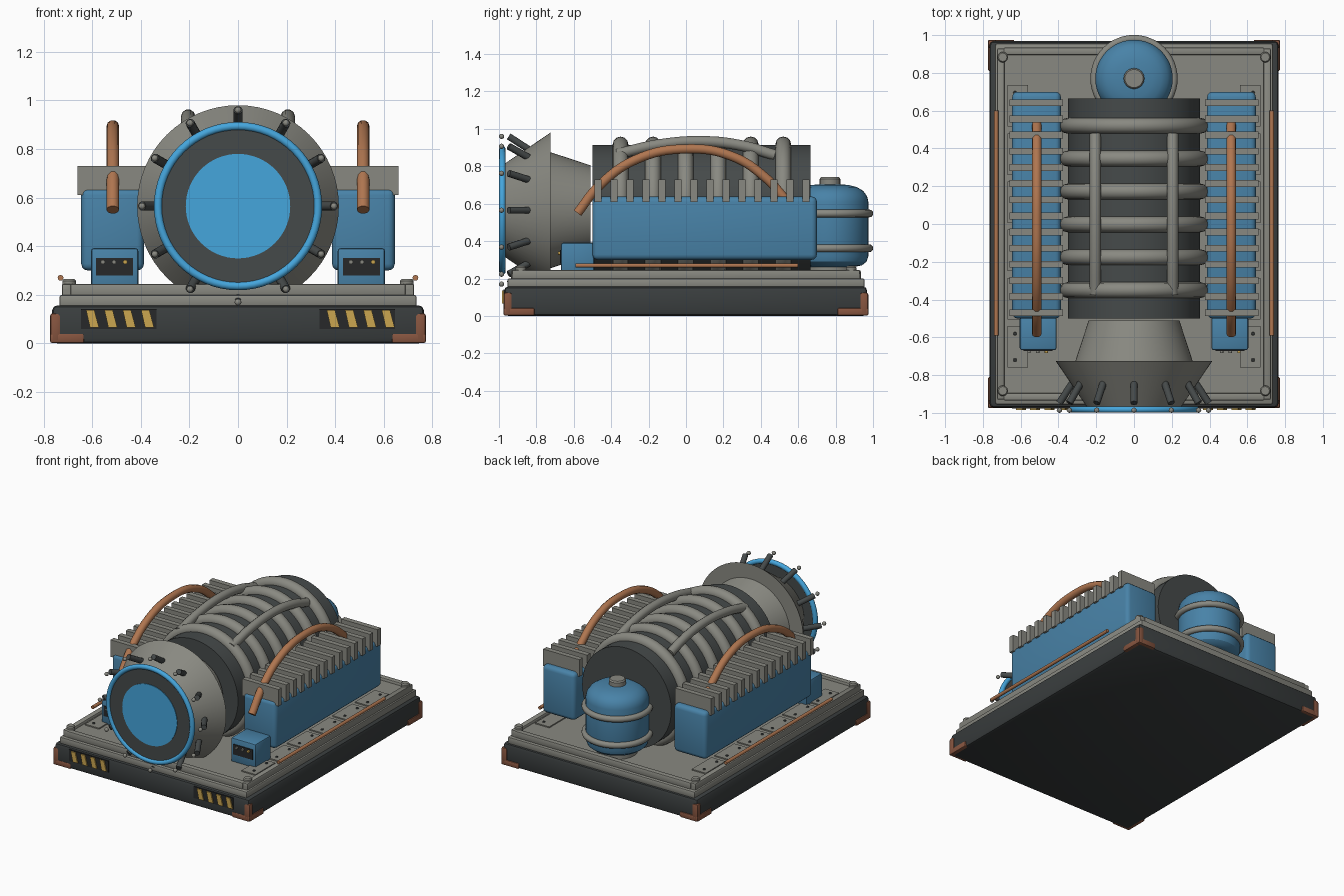
import bpy, bmesh, math
from mathutils import Vector

if "Cube" in bpy.data.objects:
    bpy.data.objects.remove(bpy.data.objects["Cube"])


def material(name, rgb):
    m = bpy.data.materials.new(name)
    m.diffuse_color = (*rgb, 1)
    m.use_nodes = True
    m.node_tree.nodes["Principled BSDF"].inputs["Base Color"].default_value = m.diffuse_color
    return m


BLUE = material("blue paint", (0.065, 0.225, 0.39))
BRIGHT = material("bright blue", (0.06, 0.38, 0.72))
GREY = material("grey metal", (0.25, 0.25, 0.22))
DARK = material("dark metal", (0.060, 0.068, 0.068))
BASE = material("dark base", (0.042, 0.048, 0.049))
COPPER = material("copper", (0.43, 0.18, 0.08))
BROWN = material("brown guard", (0.24, 0.09, 0.05))
YELLOW = material("yellow paint", (0.60, 0.38, 0.08))
BLACK = material("black", (0.02, 0.022, 0.023))


def finish(bm, name, mat):
    bmesh.ops.recalc_face_normals(bm, faces=bm.faces[:])
    me = bpy.data.meshes.new(name)
    bm.to_mesh(me)
    bm.free()
    me.materials.append(mat)
    me.shade_smooth()
    me.set_sharp_from_angle(angle=math.radians(32))
    ob = bpy.data.objects.new(name, me)
    bpy.context.collection.objects.link(ob)
    return ob


def box(name, mat, x, y, z, bevel=0.0, segments=2):
    """Box between the given (low, high) ranges."""
    bm = bmesh.new()
    bmesh.ops.create_cube(bm, size=1)
    for v in bm.verts:
        v.co = [(a[0] + a[1]) / 2 + c * (a[1] - a[0]) for a, c in zip((x, y, z), v.co)]
    if bevel:
        bmesh.ops.bevel(bm, geom=bm.edges[:], offset=bevel, segments=segments,
                        profile=0.5, affect='EDGES')
    return finish(bm, name, mat)


def lathe(name, mat, profile, centre, axis='Z', sides=48, closed=False):
    """Spin (radius, height) points round an axis through centre."""
    bm = bmesh.new()
    rings = []
    for r, h in profile:
        ring = []
        for i in range(sides):
            a = 2 * math.pi * i / sides
            p = (r * math.cos(a), r * math.sin(a), h)
            if axis == 'Y':
                p = (p[0], h, p[1])
            ring.append(bm.verts.new(Vector(p) + Vector(centre)))
        rings.append(ring)
    pairs = list(zip(rings, rings[1:]))
    if closed:
        pairs.append((rings[-1], rings[0]))
    else:
        bm.faces.new(rings[0])
        bm.faces.new(rings[-1])
    for a, b in pairs:
        for i in range(sides):
            j = (i + 1) % sides
            bm.faces.new((a[i], a[j], b[j], b[i]))
    return finish(bm, name, mat)


def torus(name, mat, major, minor, centre, axis, sides=56, around=12):
    circle = [(major + minor * math.cos(2 * math.pi * k / around),
               minor * math.sin(2 * math.pi * k / around)) for k in range(around)]
    return lathe(name, mat, circle, centre, axis, sides, closed=True)


def pipe(name, mat, points, radius, smooth=True):
    """Round bar along a path, turned into a mesh."""
    cu = bpy.data.curves.new(name, 'CURVE')
    cu.dimensions = '3D'
    cu.bevel_depth = radius
    cu.bevel_resolution = 3
    cu.use_fill_caps = True
    if smooth:
        sp = cu.splines.new('BEZIER')
        sp.bezier_points.add(len(points) - 1)
        for b, p in zip(sp.bezier_points, points):
            b.co = p
            b.handle_left_type = b.handle_right_type = 'AUTO'
        sp.resolution_u = 8
    else:
        sp = cu.splines.new('POLY')
        sp.points.add(len(points) - 1)
        for b, p in zip(sp.points, points):
            b.co = (*p, 1)
    cu.materials.append(mat)
    ob = bpy.data.objects.new(name, cu)
    bpy.context.collection.objects.link(ob)
    return ob


# Base slab and stepped deck
box("base_slab", BASE, (-0.765, 0.765), (-0.972, 0.968), (0, 0.157), 0.022)
box("deck_step", GREY, (-0.735, 0.735), (-0.955, 0.955), (0.15, 0.2), 0.01)
box("deck", GREY, (-0.72, 0.72), (-0.93, 0.93), (0.19, 0.225))
for s in (-1, 1):
    box("deck_side_rail", GREY, sorted((s * 0.685, s * 0.725)), (-0.93, 0.93), (0.195, 0.245), 0.008)
    box("deck_end_rail", GREY, (-0.69, 0.69), sorted((s * 0.895, s * 0.935)), (0.195, 0.245), 0.008)
    pipe("side_line", COPPER, [(s * 0.73, -0.59, 0.27), (s * 0.73, 0.6, 0.27)], 0.012, False)
    for t in (-1, 1):
        lathe("corner_bolt", GREY, [(0.028, 0), (0.028, 0.058), (0.022, 0.066)],
              (s * 0.695, t * 0.883, 0.2), sides=16)
        # Corner guards: one upright and two feet
        cx, cy = s * 0.773, t * 0.975
        box("corner_guard_post", BROWN, sorted((cx, cx - s * 0.045)),
            sorted((cy, cy - t * 0.045)), (0.002, 0.125), 0.012)
        box("corner_guard_front_foot", BROWN, sorted((cx, cx - s * 0.14)),
            sorted((cy, cy - t * 0.035)), (0.002, 0.042), 0.008)
        box("corner_guard_side_foot", BROWN, sorted((cx, cx - s * 0.035)),
            sorted((cy, cy - t * 0.165)), (0.002, 0.042), 0.008)
    # Riveted deck plates
    for k in range(6):
        y0 = -0.76 + k * 0.255
        box("deck_plate", GREY, sorted((s * 0.56, s * 0.67)), (y0, y0 + 0.22), (0.22, 0.233))
        for dy in (0.04, 0.18):
            lathe("plate_rivet", DARK, [(0.01, 0), (0.007, 0.008)],
                  (s * 0.63, y0 + dy, 0.232), sides=8)

# Slanted warning stripes
for s in (-1, 1):
    box("warning_plate", BLACK, sorted((s * 0.335, s * 0.645)), (-0.977, -0.96), (0.06, 0.142))
    start = -0.625 if s < 0 else 0.365
    for k in range(4):
        x = start + k * 0.0755
        bm = bmesh.new()
        quad = [(x, 0.137), (x + 0.034, 0.137), (x + 0.053, 0.066), (x + 0.016, 0.066)]
        front = bm.faces.new([bm.verts.new((a, -0.985, b)) for a, b in quad])
        ext = bmesh.ops.extrude_face_region(bm, geom=[front])
        for v in ext["geom"]:
            if isinstance(v, bmesh.types.BMVert):
                v.co.y += 0.009
        bmesh.ops.recalc_face_normals(bm, faces=bm.faces[:])
        finish(bm, "warning_stripe", YELLOW)

# Main barrel with rings and bowed bars
ZC = 0.565
lathe("barrel", DARK, [(0.35, -0.5), (0.35, 0.665)], (0, 0, ZC), 'Y', 64)
for k in range(6):
    torus("barrel_ring", GREY, 0.352, 0.042, (0, -0.35 + k * 0.174, ZC), 'Y')
for s in (-1, 1):
    pipe("barrel_bar", GREY, [(s * 0.205, -0.37, 0.865), (s * 0.205, -0.15, 0.915),
                              (s * 0.205, 0.1, 0.933), (s * 0.205, 0.3, 0.91),
                              (s * 0.205, 0.475, 0.86)], 0.03)

# Nozzle and flared collar
lathe("nozzle", GREY, [(0.24, -0.51), (0.312, -0.73)], (0, 0, ZC), 'Y', 64)
lathe("collar", GREY, [(0.415, -0.725), (0.25, -0.968)], (0, 0, ZC), 'Y', 64)
lathe("front_disc", DARK, [(0.332, -0.972), (0.332, -0.988)], (0, 0, ZC), 'Y', 64)
lathe("front_lens", BRIGHT, [(0.215, -0.985), (0.215, -0.992)], (0, 0, ZC), 'Y', 64)
torus("front_ring", BRIGHT, 0.329, 0.017, (0, -0.982, ZC), 'Y', 64)
for k in range(12):
    a = math.radians(30 * k)
    c, n = math.cos(a), math.sin(a)
    pipe("collar_pin", DARK, [(0.325 * c, -0.84, ZC + 0.325 * n),
                              (0.395 * c, -0.948, ZC + 0.395 * n)], 0.019, False)
    bm = bmesh.new()
    bmesh.ops.create_uvsphere(bm, u_segments=12, v_segments=8, radius=0.014)
    bmesh.ops.translate(bm, verts=bm.verts[:], vec=(0.395 * c, -0.986, ZC + 0.395 * n))
    finish(bm, "collar_bead", GREY)

# Side coolers, fins, copper arcs and control boxes
for s in (-1, 1):
    box("cooler_body", BLUE, sorted((s * 0.387, s * 0.645)), (-0.5, 0.7), (0.3, 0.638), 0.028, 3)
    for k in range(14):
        y = -0.47 + k * 0.0855
        box("cooler_fin", GREY, sorted((s * 0.375, s * 0.66)), (y - 0.018, y + 0.018), (0.61, 0.73))
    arc = [(-0.58, 0.55), (-0.47, 0.69), (-0.27, 0.835), (0, 0.893),
           (0.25, 0.852), (0.43, 0.735), (0.53, 0.625)]
    pipe("copper_arc", COPPER, [(s * 0.515, y, z) for y, z in arc], 0.026)
    box("control_box", BLUE, sorted((s * 0.41, s * 0.605)), (-0.668, -0.49), (0.22, 0.392), 0.012)
    box("control_panel", BLACK, sorted((s * 0.432, s * 0.585)), (-0.673, -0.66), (0.28, 0.352))
    for k, m in enumerate((GREY, GREY, YELLOW)):
        lathe("panel_button", m, [(0.009, -0.684), (0.009, -0.67)],
              (s * 0.51 + (k - 1) * 0.046, 0, 0.335), 'Y', 12)

# Rear upright tank
lathe("rear_tank", BLUE, [(0.13, 0.262), (0.17, 0.27), (0.195, 0.29), (0.205, 0.32), (0.205, 0.61),
                          (0.198, 0.64), (0.178, 0.668), (0.145, 0.688), (0.1, 0.7), (0.04, 0.705)],
      (0, 0.77, 0))
lathe("tank_foot", GREY, [(0.13, 0.22), (0.13, 0.265)], (0, 0.77, 0))
lathe("tank_cap", GREY, [(0.055, 0.695), (0.055, 0.733), (0.048, 0.742)], (0, 0.77, 0), sides=24)
for z in (0.362, 0.548):
    torus("tank_band", GREY, 0.21, 0.021, (0, 0.77, z), 'Z', 48)
